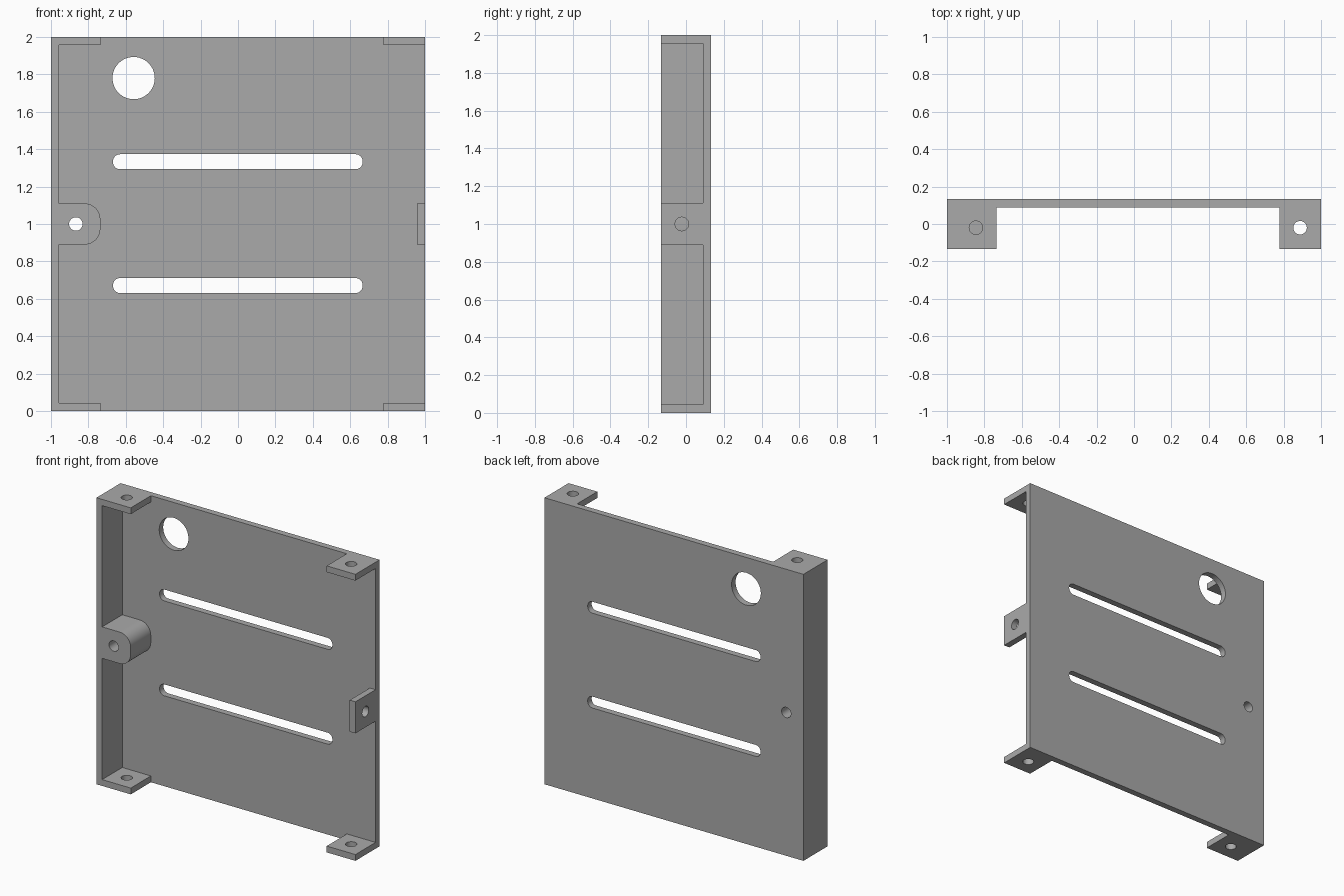
import bpy
import bmesh
from math import pi, sin, cos
from mathutils import Matrix

if "Cube" in bpy.data.objects:
    bpy.data.objects.remove(bpy.data.objects["Cube"], do_unlink=True)

HALF, DEPTH, T, HOLE = 1.0, 0.133, 0.044, 0.036
PLATE_Y = DEPTH - T

grey = bpy.data.materials.new("plain grey")
grey.use_nodes = True
grey.diffuse_color = (0.4, 0.4, 0.4, 1)
grey.node_tree.nodes["Principled BSDF"].inputs["Base Color"].default_value = (0.4, 0.4, 0.4, 1)


def finish(name, bm):
    bmesh.ops.recalc_face_normals(bm, faces=bm.faces)
    mesh = bpy.data.meshes.new(name)
    bm.to_mesh(mesh)
    bm.free()
    mesh.materials.append(grey)
    obj = bpy.data.objects.new(name, mesh)
    bpy.context.collection.objects.link(obj)
    return obj


def box(name, x, y, z):
    bm = bmesh.new()
    bmesh.ops.create_cube(bm, size=1)
    for v in bm.verts:
        for i, (lo, hi) in enumerate((x, y, z)):
            v.co[i] = hi if v.co[i] > 0 else lo
    return finish(name, bm)


def drill(name, centre, radius, length, axis):
    bm = bmesh.new()
    turn = {"X": Matrix.Rotation(pi / 2, 4, "Y"),
            "Y": Matrix.Rotation(pi / 2, 4, "X"), "Z": Matrix()}[axis]
    bmesh.ops.create_cone(bm, cap_ends=True, segments=48, radius1=radius, radius2=radius,
                          depth=length, matrix=Matrix.Translation(centre) @ turn)
    return finish(name, bm)


def rounded_prism(name, x, y, z, r, round_left=True):
    """Rectangle in x and z with rounded corners, extruded along y."""
    outline = []
    corners = ((x[1] - r, z[1] - r), (x[0] + r, z[1] - r),
               (x[0] + r, z[0] + r), (x[1] - r, z[0] + r))
    for k, (cx, cz) in enumerate(corners):
        if k in (1, 2) and not round_left:
            outline.append((x[0], z[1] if k == 1 else z[0]))
            continue
        for i in range(13):
            a = (k + i / 12) * pi / 2
            outline.append((cx + r * cos(a), cz + r * sin(a)))
    bm = bmesh.new()
    face = bm.faces.new([bm.verts.new((px, y[0], pz)) for px, pz in outline])
    moved = bmesh.ops.extrude_face_region(bm, geom=[face])["geom"]
    verts = [g for g in moved if isinstance(g, bmesh.types.BMVert)]
    bmesh.ops.translate(bm, verts=verts, vec=(0, y[1] - y[0], 0))
    bmesh.ops.remove_doubles(bm, verts=bm.verts, dist=1e-5)
    return finish(name, bm)


def combine(target, tool, operation):
    mod = target.modifiers.new(tool.name, "BOOLEAN")
    mod.operation, mod.solver, mod.object = operation, "EXACT", tool
    bpy.context.view_layer.update()
    graph = bpy.context.evaluated_depsgraph_get()
    mesh = bpy.data.meshes.new_from_object(target.evaluated_get(graph))
    target.modifiers.clear()
    target.data = mesh
    bpy.data.objects.remove(tool, do_unlink=True)


# Back panel with side wall, corner tabs, edge tab and screw boss
full = (-DEPTH, DEPTH)
panel = box("mounting_panel", (-HALF, HALF), (PLATE_Y, DEPTH), (0, 2))
parts = [box("side_wall", (-HALF, -HALF + T), full, (0, 2)),
         box("edge_tab", (HALF - T, HALF), full, (0.89, 1.11))]
for level, z in (("bottom", (0, T)), ("top", (2 - T, 2))):
    parts.append(box(level + "_right_tab", (-HALF, -0.735), full, z))
    parts.append(box(level + "_left_tab", (0.778, HALF), full, z))
parts.append(rounded_prism("screw_boss", (-HALF, -0.736), full, (0.89, 1.11), 0.085, False))
for part in parts:
    combine(panel, part, "UNION")

# Cable hole, slots and screw holes
cuts = [drill("cable_hole", (-0.558, 0.1, 1.78), 0.113, 0.3, "Y"),
        drill("boss_hole", (-0.867, 0, 1), HOLE, 0.6, "Y"),
        drill("edge_tab_hole", (HALF, -0.022, 1), HOLE, 0.2, "X")]
for z in (0.671, 1.333):
    cuts.append(rounded_prism("slot", (-0.668, 0.666), (0, 0.3), (z - 0.04, z + 0.04), 0.037))
for z in (0, 2):
    for x in (-0.845, 0.888):
        cuts.append(drill("tab_hole", (x, -0.02, z), HOLE, 0.2, "Z"))
for cut in cuts:
    combine(panel, cut, "DIFFERENCE")

bpy.ops.object.select_all(action="DESELECT")
panel.select_set(True)
bpy.context.view_layer.objects.active = panel
bpy.ops.object.shade_smooth_by_angle(angle=pi / 6)
